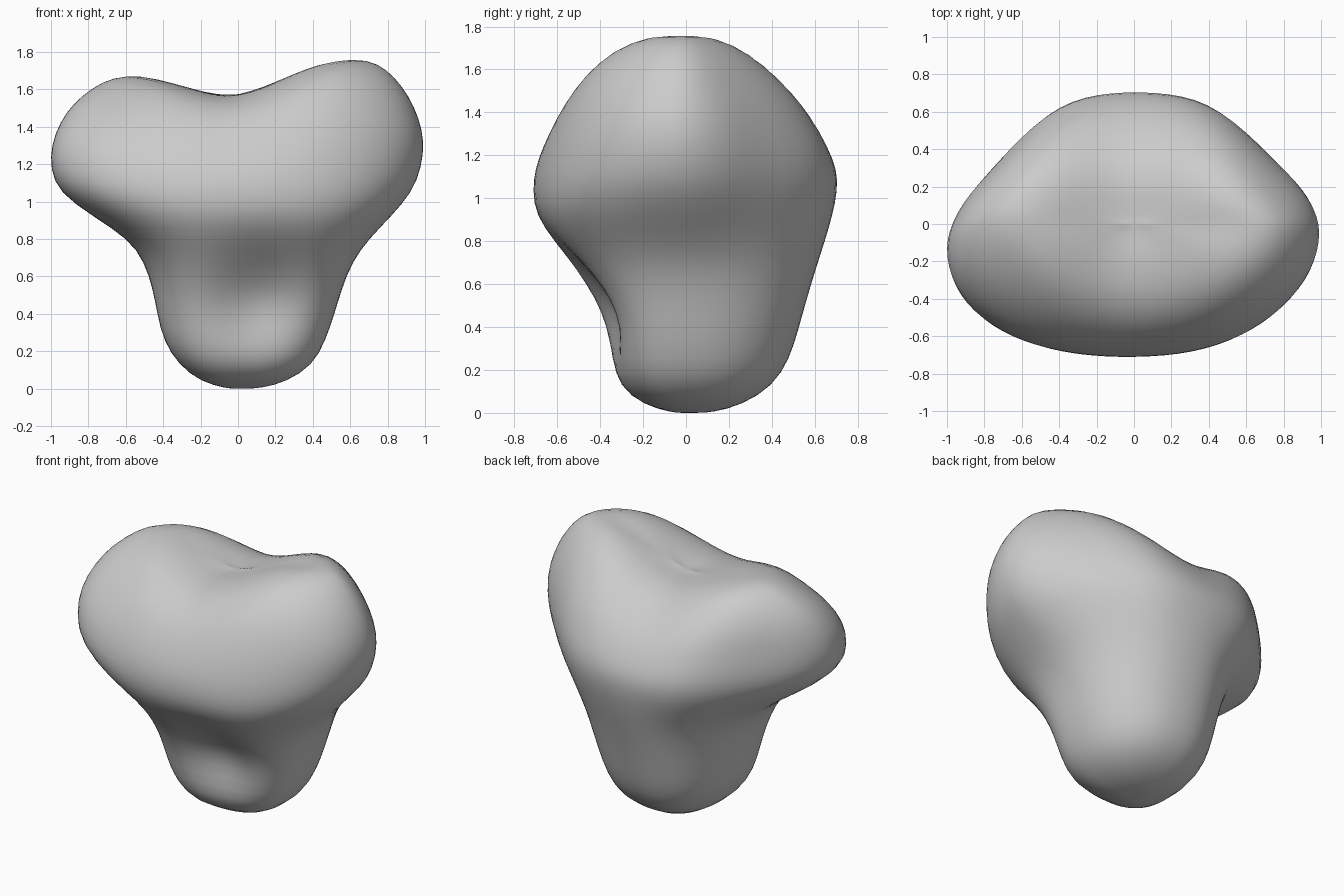
import bpy, bmesh, math

if "Cube" in bpy.data.objects:
    bpy.data.objects.remove(bpy.data.objects["Cube"])

# Horizontal sections: height, left x, right x, front y, back y
SECTIONS = [
    (0.00, -.06, .12, -.06, .12),
    (0.03, -.20, .26, -.20, .26),
    (0.12, -.32, .41, -.33, .415),
    (0.25, -.405, .47, -.365, .49),
    (0.40, -.435, .52, -.40, .53),
    (0.53, -.455, .555, -.46, .565),
    (0.68, -.50, .61, -.55, .61),
    (0.80, -.575, .70, -.635, .65),
    (0.92, -.78, .825, -.715, .685),
    (1.05, -.98, .945, -.72, .71),
    (1.18, -1.015, .99, -.71, .71),
    (1.32, -1.01, 1.01, -.67, .66),
    (1.45, -.96, .975, -.62, .60),
    (1.56, -.89, .925, -.565, .525),
    (1.67, -.78, .845, -.475, .425),
    (1.745, -.68, .755, -.36, .32),
    (1.775, -.53, .64, -.20, .20),
]
# Crest line of the two top lobes and the saddle between them: x, height
CREST = [(-1, 1.74), (-.6, 1.69), (-.06, 1.565), (.6, 1.775), (1, 1.775)]
SEGMENTS = 40


def clamp(t):
    return min(1, max(0, t))


def crest(x):
    for (x0, h0), (x1, h1) in zip(CREST, CREST[1:]):
        if x <= x1:
            t = clamp((x - x0) / (x1 - x0))
            return h0 + (h1 - h0) * t * t * (3 - 2 * t)
    return CREST[-1][1]


def power(v, n):
    return math.copysign(abs(v) ** (2 / n), v)


def section_point(row, angle, scale=1.0):
    z, left, right, front, back = row
    c, s = math.cos(angle), math.sin(angle)
    # squarer stem, more pointed back of the crown
    crown = clamp((z - .6) / .3)
    if s < 0:
        n = 2.4 - .4 * clamp((z - .85) / .35)
    else:
        n = 2.25 - .5 * crown
    x = power(c, n) * (right if c > 0 else -left) * scale
    y = power(s, n) * (back if s > 0 else -front) * scale
    # flat back with straight flanks running to the ends
    if s > 0:
        y *= 1 + crown * (.06 * math.exp(-((abs(x) - .38) / .2) ** 2)
                          - .10 * math.exp(-((abs(x) - .8) / .16) ** 2))
    # arms lean to the front, the left lobe rolls back near its top
    y -= (.13 if x < 0 else .04) * x * x
    if x < 0:
        y += .11 * clamp(-x / .6) ** 2 * clamp((z - 1.3) / .4)
    # hollow in the front of the stem
    if s < 0:
        y += .14 * math.exp(-((x - .12) / .22) ** 2 - ((z - .52) / .23) ** 2)
    # saddle between the lobes
    if z > 1:
        z = 1 + (z - 1) * (crest(x) - 1) / .775
    return x, y, z


# Body: lofted rings from the foot to the lobed top
bm = bmesh.new()
levels = [(SECTIONS[0], .4)] + [(r, 1) for r in SECTIONS]
levels += [(SECTIONS[-1], .65), (SECTIONS[-1], .3), (SECTIONS[-1], .08)]
rings = []
for row, scale in levels:
    rings.append([bm.verts.new(section_point(row, 2 * math.pi * i / SEGMENTS, scale))
                  for i in range(SEGMENTS)])
for lower, upper in zip(rings, rings[1:]):
    for i in range(SEGMENTS):
        j = (i + 1) % SEGMENTS
        bm.faces.new((lower[i], lower[j], upper[j], upper[i]))
bm.faces.new(list(reversed(rings[0])))
bm.faces.new(rings[-1])
# soften the ring-to-ring joints
for _ in range(2):
    bmesh.ops.smooth_vert(bm, verts=bm.verts, factor=.2,
                          use_axis_x=True, use_axis_y=True, use_axis_z=True)
bmesh.ops.recalc_face_normals(bm, faces=bm.faces)
for f in bm.faces:
    f.smooth = True

mesh = bpy.data.meshes.new("lobed_body")
bm.to_mesh(mesh)
bm.free()
body = bpy.data.objects.new("lobed_body", mesh)
bpy.context.collection.objects.link(body)
subsurf = body.modifiers.new("smooth", 'SUBSURF')
subsurf.levels = subsurf.render_levels = 1
